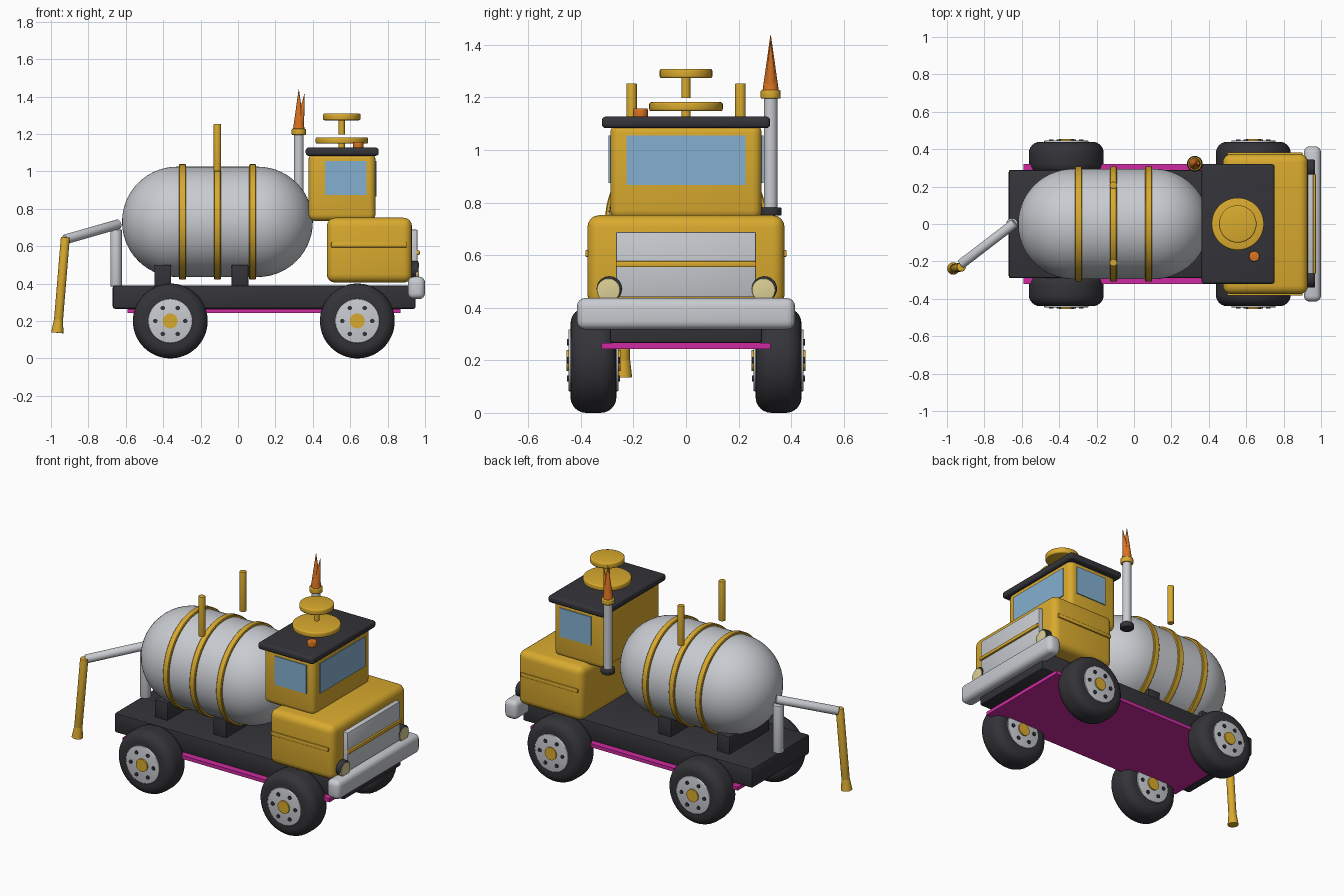
import bpy, bmesh, math
from mathutils import Vector, Matrix

if "Cube" in bpy.data.objects:
    bpy.data.objects.remove(bpy.data.objects["Cube"])


def material(name, rgb):
    m = bpy.data.materials.new(name)
    lin = [c / 12.92 if c <= 0.04045 else ((c + 0.055) / 1.055) ** 2.4 for c in (v / 255 for v in rgb)]
    m.diffuse_color = (*lin, 1)
    m.use_nodes = True
    m.node_tree.nodes["Principled BSDF"].inputs["Base Color"].default_value = m.diffuse_color
    return m


YELLOW = material("yellow_paint", (217, 170, 46))
GREY = material("light_grey_metal", (200, 203, 208))
DARK = material("dark_rubber", (52, 51, 56))
BLUE = material("window_blue", (133, 176, 208))
PINK = material("magenta_underside", (205, 42, 160))
ORANGE = material("flame_orange", (217, 115, 34))
CREAM = material("lamp_cream", (220, 208, 150))


def finish(bm, name, mat, angle=40):
    bmesh.ops.recalc_face_normals(bm, faces=bm.faces)
    me = bpy.data.meshes.new(name)
    bm.to_mesh(me)
    bm.free()
    me.materials.append(mat)
    me.shade_smooth()
    me.set_sharp_from_angle(angle=math.radians(angle))
    ob = bpy.data.objects.new(name, me)
    bpy.context.collection.objects.link(ob)
    return ob


def box(name, mat, x, y, z, bevel=0.0, seg=4):
    """Box from (min, max) ranges, with rounded edges."""
    bm = bmesh.new()
    bmesh.ops.create_cube(bm, size=1)
    for v in bm.verts:
        v.co = [r[0] + (c + 0.5) * (r[1] - r[0]) for r, c in zip((x, y, z), v.co)]
    if bevel:
        bmesh.ops.bevel(bm, geom=bm.edges[:], offset=bevel, segments=seg, profile=0.5, affect='EDGES')
    return finish(bm, name, mat)


def rod(name, mat, a, b, r1, r2=None, bevel=0.0, sides=32):
    """Cylinder or cone from point a to point b."""
    a, b = Vector(a), Vector(b)
    d = b - a
    bm = bmesh.new()
    bmesh.ops.create_cone(bm, cap_ends=True, segments=sides, radius1=r1,
                          radius2=r1 if r2 is None else r2, depth=d.length)
    if bevel:
        rims = [e for e in bm.edges if abs(e.verts[0].co.z - e.verts[1].co.z) < 1e-5]
        bmesh.ops.bevel(bm, geom=rims, offset=bevel, segments=3, profile=0.5, affect='EDGES')
    bm.transform(Matrix.Translation((a + b) / 2) @ d.to_track_quat('Z', 'Y').to_matrix().to_4x4())
    return finish(bm, name, mat)


def lathe(name, mat, profile, center, axis, steps=64):
    """Spin a (distance along axis, radius) profile around the axis."""
    bm = bmesh.new()
    side = Vector((0, 0, 1))
    vs = [bm.verts.new(axis * t + side * r) for t, r in profile]
    edges = [bm.edges.new(p) for p in zip(vs, vs[1:])]
    bmesh.ops.spin(bm, geom=vs + edges, cent=(0, 0, 0), axis=axis, angle=2 * math.pi, steps=steps)
    bmesh.ops.remove_doubles(bm, verts=bm.verts, dist=1e-5)
    bm.transform(Matrix.Translation(center))
    return finish(bm, name, mat)


X, Y = Vector((1, 0, 0)), Vector((0, 1, 0))

# chassis and underside plate
box("chassis", DARK, (-0.67, 0.95), (-0.29, 0.29), (0.265, 0.39), 0.012, 2)
box("underside_plate", PINK, (-0.59, 0.87), (-0.322, 0.322), (0.243, 0.265))

# wheels: rounded tyre, hub, cap and bolts on both faces
n = 6
arc = [(math.sin(i * math.pi / 2 / n), math.cos(i * math.pi / 2 / n)) for i in range(n + 1)]
half = [(0.0275 + 0.06 * s, 0.14 + 0.06 * c) for s, c in arc]
tyre = [(0.0875, 0.0)] + half[::-1] + [(-t, r) for t, r in half] + [(-0.0875, 0.0)]
for end, wx in (("rear", -0.362), ("front", 0.638)):
    for side, s in (("right", -1), ("left", 1)):
        tag = f"{end}_{side}"
        c = Vector((wx, s * 0.352, 0.2))
        lathe("tyre_" + tag, DARK, tyre, c, Y)
        rod("hub_" + tag, GREY, c - Y * 0.095, c + Y * 0.095, 0.118, bevel=0.004, sides=48)
        rod("hub_cap_" + tag, YELLOW, c - Y * 0.103, c + Y * 0.103, 0.04)
        for k in range(6):
            a = k * math.pi / 3
            p = c + Vector((math.cos(a), 0, math.sin(a))) * 0.08
            rod(f"bolt_{tag}_{k}", DARK, p - Y * 0.101, p + Y * 0.101, 0.012, sides=10)

# capsule tank with bands, saddles and posts
R, H, n = 0.295, 0.215, 14
cap = [(H + R * math.cos(i * math.pi / 2 / n), R * math.sin(i * math.pi / 2 / n)) for i in range(n + 1)]
cap[0] = (H + R, 0.0)
lathe("tank", GREY, cap + [(-t, r) for t, r in cap[::-1]], Vector((-0.11, 0, 0.73)), X)
for i, bx in enumerate((-0.297, -0.11, 0.078)):
    w = 0.019
    ring = [(-w, 0.285), (-w, 0.304), (-w + 0.004, 0.308), (w - 0.004, 0.308), (w, 0.304), (w, 0.285), (-w, 0.285)]
    lathe(f"tank_band_{i}", YELLOW, ring, Vector((bx, 0, 0.73)), X)
for i, sx in enumerate((-0.402, 0.011)):
    box(f"tank_saddle_{i}", DARK, (sx - 0.045, sx + 0.045), (-0.2, 0.2), (0.38, 0.5), 0.006, 2)
for s in (-1, 1):
    rod("tank_post", YELLOW, (-0.11, s * 0.207, 1.0), (-0.11, s * 0.207, 1.253), 0.02, bevel=0.003)

# cab, roof and windows
box("cab", YELLOW, (0.377, 0.735), (-0.288, 0.288), (0.735, 1.1), 0.035)
box("roof", DARK, (0.362, 0.752), (-0.32, 0.32), (1.083, 1.127), 0.015)
box("windscreen", BLUE, (0.733, 0.74), (-0.227, 0.227), (0.866, 1.055))
for s in (-1, 1):
    y = sorted((s * 0.286, s * 0.294))
    box("side_window", BLUE, (0.465, 0.687), y, (0.874, 1.056))

# hood with side trim, grille and bumper
box("hood", YELLOW, (0.475, 0.93), (-0.375, 0.375), (0.405, 0.752), 0.045)
for s in (-1, 1):
    y = sorted((s * 0.37, s * 0.383))
    box("hood_trim", YELLOW, (0.498, 0.902), y, (0.593, 0.62), 0.005, 2)
box("grille", GREY, (0.92, 0.96), (-0.267, 0.267), (0.44, 0.688), 0.006, 2)
box("grille_bar", YELLOW, (0.95, 0.972), (-0.267, 0.267), (0.554, 0.577), 0.005, 2)
box("bumper", GREY, (0.908, 1.0), (-0.415, 0.415), (0.317, 0.437), 0.032)

# headlights
for s in (-1, 1):
    y = s * 0.295
    rod("headlight_rim", DARK, (0.92, y + 0.003, 0.472), (0.964, y + 0.003, 0.472), 0.048, bevel=0.004)
    rod("headlight_lens", CREAM, (0.95, y, 0.467), (0.968, y, 0.467), 0.044, bevel=0.003)

# exhaust stack with flames
ex, ey = 0.325, 0.322
rod("stack_base", DARK, (ex, ey, 0.75), (ex, ey, 0.782), 0.042, bevel=0.007)
rod("stack_pipe", GREY, (ex, ey, 0.77), (ex, ey, 1.2), 0.026)
rod("stack_ring", YELLOW, (ex, ey, 1.195), (ex, ey, 1.228), 0.038, bevel=0.005)
rod("flame_main", ORANGE, (ex, ey, 1.225), (ex, ey, 1.437), 0.031, 0.001, sides=16)
rod("flame_side", ORANGE, (ex + 0.004, ey, 1.235), (ex + 0.031, ey, 1.415), 0.024, 0.001, sides=16)

# roof discs and knob
rod("roof_disc_support", YELLOW, (0.555, 0, 1.12), (0.555, 0, 1.155), 0.017)
rod("roof_disc_lower", YELLOW, (0.555, 0, 1.148), (0.555, 0, 1.182), 0.14, bevel=0.008, sides=48)
rod("roof_disc_stem", YELLOW, (0.555, 0, 1.198), (0.555, 0, 1.28), 0.017)
rod("roof_disc_upper", YELLOW, (0.555, 0, 1.273), (0.555, 0, 1.309), 0.1, bevel=0.008, sides=48)
rod("roof_knob", ORANGE, (0.643, -0.173, 1.12), (0.643, -0.173, 1.158), 0.028, bevel=0.005)

# rear crane arm with hanging hose
rod("arm_post", GREY, (-0.652, 0, 0.385), (-0.652, 0, 0.688), 0.031, bevel=0.004)
rod("arm_boom", GREY, (-0.638, 0.005, 0.718), (-0.925, -0.215, 0.636), 0.026, bevel=0.004)
rod("arm_hose", YELLOW, (-0.923, -0.23, 0.648), (-0.96, -0.237, 0.2), 0.024, bevel=0.004)
rod("hose_nozzle", YELLOW, (-0.959, -0.237, 0.215), (-0.966, -0.238, 0.137), 0.023, 0.033)
